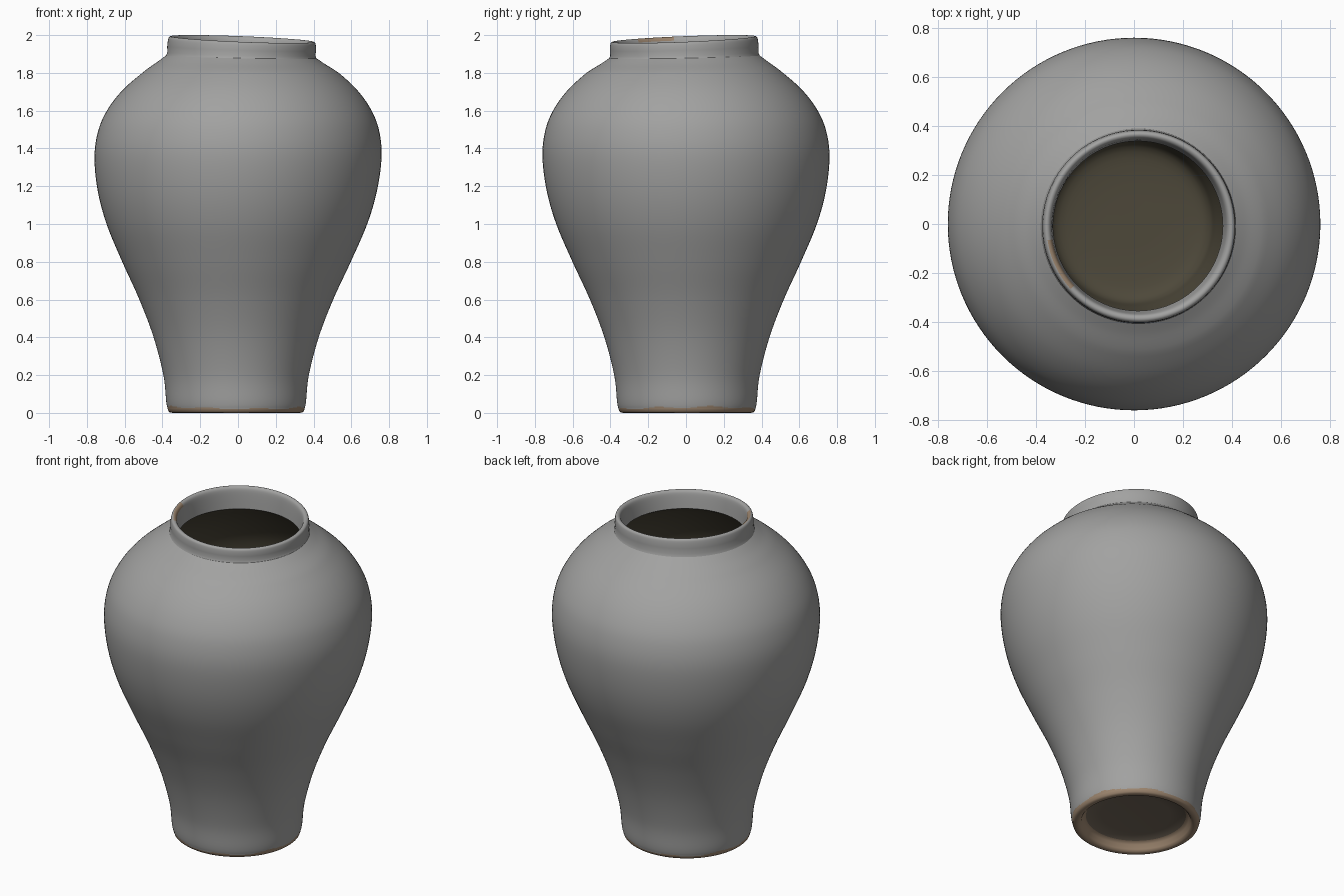
import bpy, bmesh, math
from mathutils import Vector

if "Cube" in bpy.data.objects:
    bpy.data.objects.remove(bpy.data.objects["Cube"], do_unlink=True)

SEGMENTS = 128


def material(name, rgb):
    mat = bpy.data.materials.new(name)
    mat.use_nodes = True
    mat.diffuse_color = (*rgb, 1)
    mat.node_tree.nodes["Principled BSDF"].inputs["Base Color"].default_value = (*rgb, 1)
    return mat


glaze = material("grey glaze", (0.36, 0.36, 0.355))
clay = material("bare brown clay", (0.34, 0.24, 0.16))
dark = material("dark olive interior", (0.075, 0.065, 0.042))
base_clay = material("dull brown base", (0.17, 0.135, 0.10))


def smooth_path(points, steps):
    """Catmull-Rom curve through the profile points."""
    pts = [Vector(p) for p in points]
    pts = [2 * pts[0] - pts[1]] + pts + [2 * pts[-1] - pts[-2]]
    path = []
    for a, b, c, d in zip(pts, pts[1:], pts[2:], pts[3:]):
        for k in range(steps):
            t = k / steps
            path.append(0.5 * (2 * b + (c - a) * t + (2 * a - 5 * b + 4 * c - d) * t ** 2
                               + (3 * b - a - 3 * c + d) * t ** 3))
    return path + [pts[-2]]


def warp(r, angle, z):
    """Hand-thrown lean of the pot and tilt of the mouth."""
    x, y = r * math.cos(angle), r * math.sin(angle)
    lean = 0.01 * ((z / 1.35) ** 3 - 1)
    tilt = 0.04 * (y - x) * max(0, min(1, (z - 1.8) / 0.18))
    return x + lean, y - lean / 2, z + tilt


def lathe(name, profile, mats, rule=None):
    """Revolve a profile; rule(angle, r, z) picks the material slot."""
    bm = bmesh.new()
    turns = [2 * math.pi * j / SEGMENTS for j in range(SEGMENTS)]
    rings = [[bm.verts.new(warp(max(r, 0), a, z)) for a in turns] for r, z in profile]
    for i, (low, high) in enumerate(zip(rings, rings[1:])):
        r, z = (Vector(profile[i]) + Vector(profile[i + 1])) / 2
        for j in range(SEGMENTS):
            k = (j + 1) % SEGMENTS
            face = bm.faces.new((low[j], low[k], high[k], high[j]))
            if rule:
                face.material_index = rule(turns[j], r, z)
    bmesh.ops.remove_doubles(bm, verts=bm.verts, dist=0.0001)
    mesh = bpy.data.meshes.new(name)
    bm.to_mesh(mesh)
    bm.free()
    for m in mats:
        mesh.materials.append(m)
    obj = bpy.data.objects.new(name, mesh)
    bpy.context.collection.objects.link(obj)
    bpy.ops.object.select_all(action='DESELECT')
    obj.select_set(True)
    bpy.context.view_layer.objects.active = obj
    bpy.ops.object.shade_smooth_by_angle(angle=math.radians(40))
    return obj


# Outer wall, from the foot up to the neck crease; ragged glaze edge at the foot
body = smooth_path([(0.362, 0.02), (0.37, 0.06), (0.385, 0.2), (0.437, 0.4), (0.513, 0.6),
                    (0.605, 0.8), (0.69, 1.0), (0.74, 1.18), (0.76, 1.36), (0.742, 1.5),
                    (0.695, 1.61), (0.62, 1.71), (0.52, 1.8), (0.44, 1.855), (0.398, 1.885)], 6)
lathe("vase_body", body, [glaze, clay],
      lambda a, r, z: int(z < 0.026 + 0.011 * math.sin(3 * a + 0.5) * math.sin(5 * a)))

# Upright neck with a rounded lip and a worn clay patch on it
neck = [(0.398, 1.885), (0.392, 1.9), (0.394, 1.93)]
neck += smooth_path([(0.392, 1.955), (0.388, 1.972), (0.378, 1.979), (0.366, 1.975),
                     (0.358, 1.96), (0.352, 1.92), (0.346, 1.86)], 3)


def lip_worn(a, r, z):
    return int(z > 1.962 and r < 0.378 and math.radians(188) < a < math.radians(222))


lathe("neck_and_lip", neck, [glaze, clay], lip_worn)

# Hollow inside, from below the neck down to the floor
inside = smooth_path([(0.346, 1.86), (0.4, 1.825), (0.49, 1.765), (0.585, 1.68), (0.655, 1.59),
                      (0.7, 1.49), (0.715, 1.36), (0.695, 1.18), (0.645, 1.0), (0.56, 0.8),
                      (0.468, 0.6), (0.392, 0.4), (0.345, 0.24), (0.31, 0.15), (0.2, 0.125),
                      (0, 0.12)], 4)
lathe("interior", inside, [dark])

# Foot ring with a recessed base
foot = [(0, 0.065), (0.2, 0.062), (0.285, 0.055), (0.303, 0.04), (0.312, 0.015),
        (0.322, 0.003), (0.335, 0), (0.35, 0.002), (0.358, 0.008), (0.362, 0.02)]
lathe("foot_ring", foot, [base_clay, clay], lambda a, r, z: int(r > 0.29))
